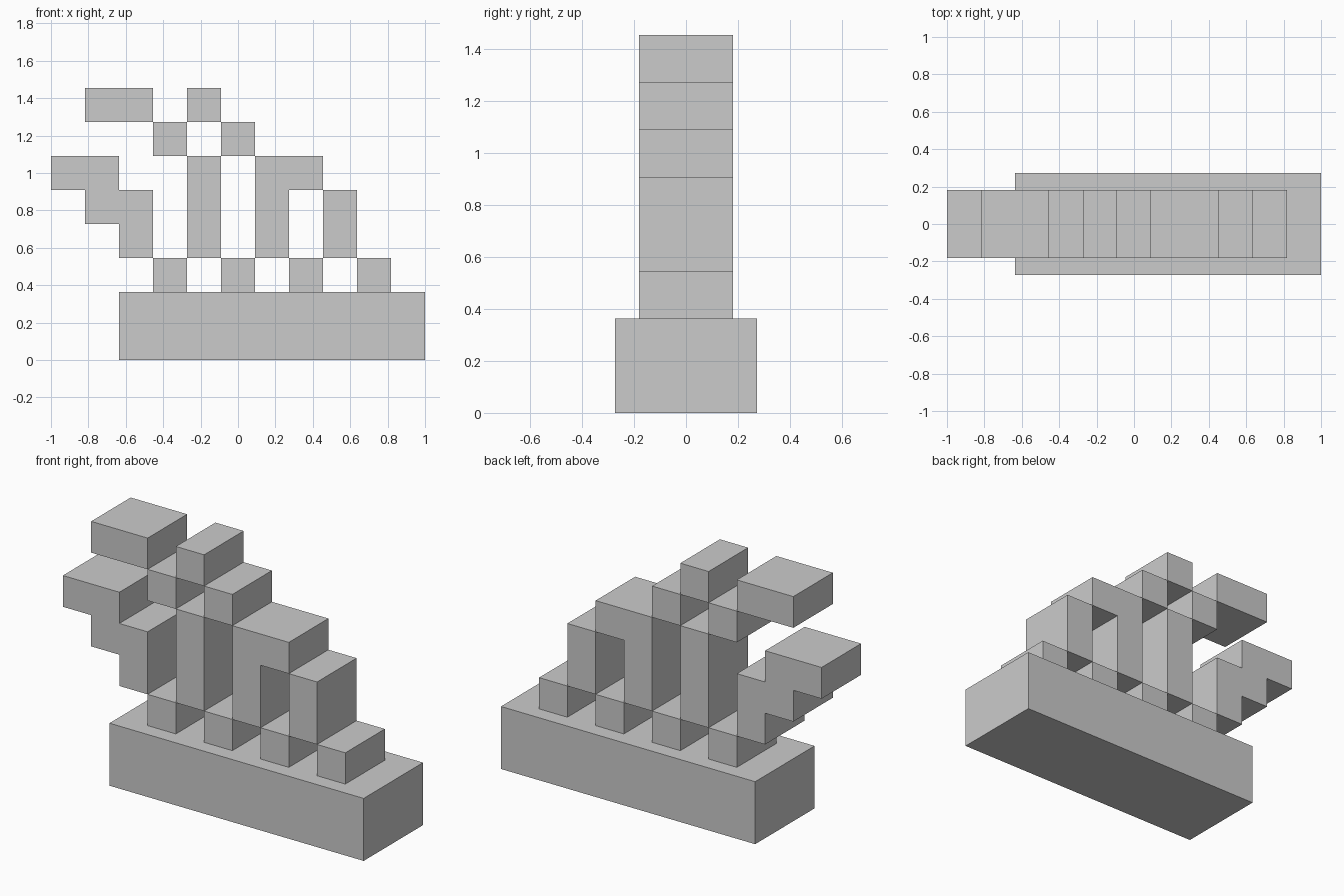
import bpy, bmesh

if "Cube" in bpy.data.objects:
    bpy.data.objects.remove(bpy.data.objects["Cube"])

U = 2 / 11  # one grid block


def extrude_profile(name, pts, half_depth):
    """Extrude an x-z outline (in blocks, x counted from the left end) along y."""
    bm = bmesh.new()
    verts = [bm.verts.new((-1 + x * U, -half_depth * U, z * U)) for x, z in pts]
    face = bm.faces.new(verts)
    ext = bmesh.ops.extrude_face_region(bm, geom=[face])
    moved = [v for v in ext["geom"] if isinstance(v, bmesh.types.BMVert)]
    bmesh.ops.translate(bm, verts=moved, vec=(0, 2 * half_depth * U, 0))
    bmesh.ops.recalc_face_normals(bm, faces=bm.faces)
    mesh = bpy.data.meshes.new(name)
    bm.to_mesh(mesh)
    bm.free()
    obj = bpy.data.objects.new(name, mesh)
    bpy.context.collection.objects.link(obj)
    return obj


def block(name, x0, x1, z0, z1, half_depth=1):
    return extrude_profile(name, [(x0, z0), (x1, z0), (x1, z1), (x0, z1)], half_depth)


# Wide plinth
block("base", 2, 11, 0, 2, 1.5)

# Row of feet standing on the plinth
for i, x in enumerate((3, 5, 7, 9), 1):
    block(f"foot_{i}", x, x + 1, 2, 3)

# Stepped arm reaching out to the left
extrude_profile("stepped_arm", [(2, 3), (3, 3), (3, 5), (2, 5), (2, 6),
                                (0, 6), (0, 5), (1, 5), (1, 4), (2, 4)], 1)

# Uprights: middle column, hooked column, right column
block("middle_column", 4, 5, 3, 6)
extrude_profile("hooked_column", [(6, 3), (7, 3), (7, 5), (8, 5), (8, 6), (6, 6)], 1)
block("right_column", 8, 9, 3, 5)

# Upper blocks meeting edge to edge
for side, x in (("left", 3), ("right", 5)):
    block(f"upper_block_{side}", x, x + 1, 6, 7)

# Top row
block("top_bar", 1, 3, 7, 8)
block("top_block", 4, 5, 7, 8)
